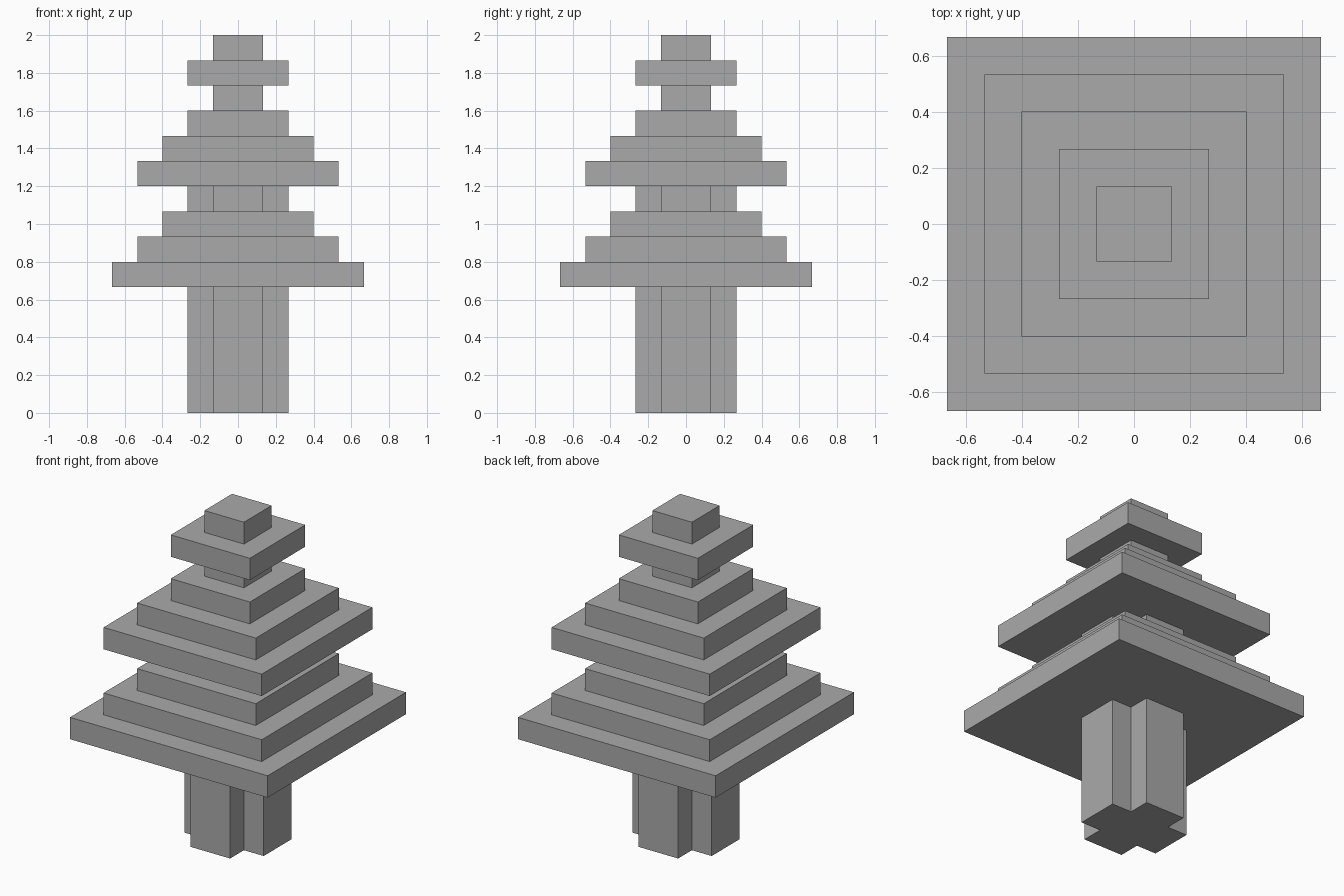
import bpy
import bmesh

cube = bpy.data.objects.get("Cube")
if cube:
    bpy.data.objects.remove(cube, do_unlink=True)

U = 2 / 15  # block size: the tree is 15 blocks tall

grey = bpy.data.materials.new("plain grey")
grey.use_nodes = True
colour = (0.4, 0.4, 0.4, 1)
grey.diffuse_color = colour
grey.node_tree.nodes["Principled BSDF"].inputs["Base Color"].default_value = colour


def prism(name, outline, bottom, height):
    """Extrude a flat outline (in blocks) straight up."""
    bm = bmesh.new()
    base = bm.faces.new([bm.verts.new((x * U, y * U, bottom * U)) for x, y in outline])
    top = bmesh.ops.extrude_face_region(bm, geom=[base])["geom"]
    bmesh.ops.translate(bm, vec=(0, 0, height * U),
                        verts=[v for v in top if isinstance(v, bmesh.types.BMVert)])
    bmesh.ops.recalc_face_normals(bm, faces=bm.faces)
    mesh = bpy.data.meshes.new(name)
    bm.to_mesh(mesh)
    bm.free()
    mesh.materials.append(grey)
    obj = bpy.data.objects.new(name, mesh)
    bpy.context.collection.objects.link(obj)
    return obj


def square(r):
    return [(-r, -r), (r, -r), (r, r), (-r, r)]


def cross(r, w):
    # One quarter of the plus shape, turned four times
    points = []
    quarter = [(r, -w), (r, w), (w, w)]
    for _ in range(4):
        points += quarter
        quarter = [(-y, x) for x, y in quarter]
    return points


# Trunk and the exposed trunk between the two lower tiers
prism("trunk", cross(2, 1), 0, 5)
prism("trunk_neck", cross(2, 1), 8, 1)

# Foliage: stacked square slabs, each one block high
tiers = {
    "lower_foliage": (5, [5, 4, 3]),
    "middle_foliage": (9, [4, 3, 2]),
    "upper_neck": (12, [1]),
    "upper_foliage": (13, [2]),
    "tip": (14, [1]),
}
for name, (level, radii) in tiers.items():
    for i, r in enumerate(radii):
        prism(f"{name}_{i + 1}" if len(radii) > 1 else name, square(r), level + i, 1)
